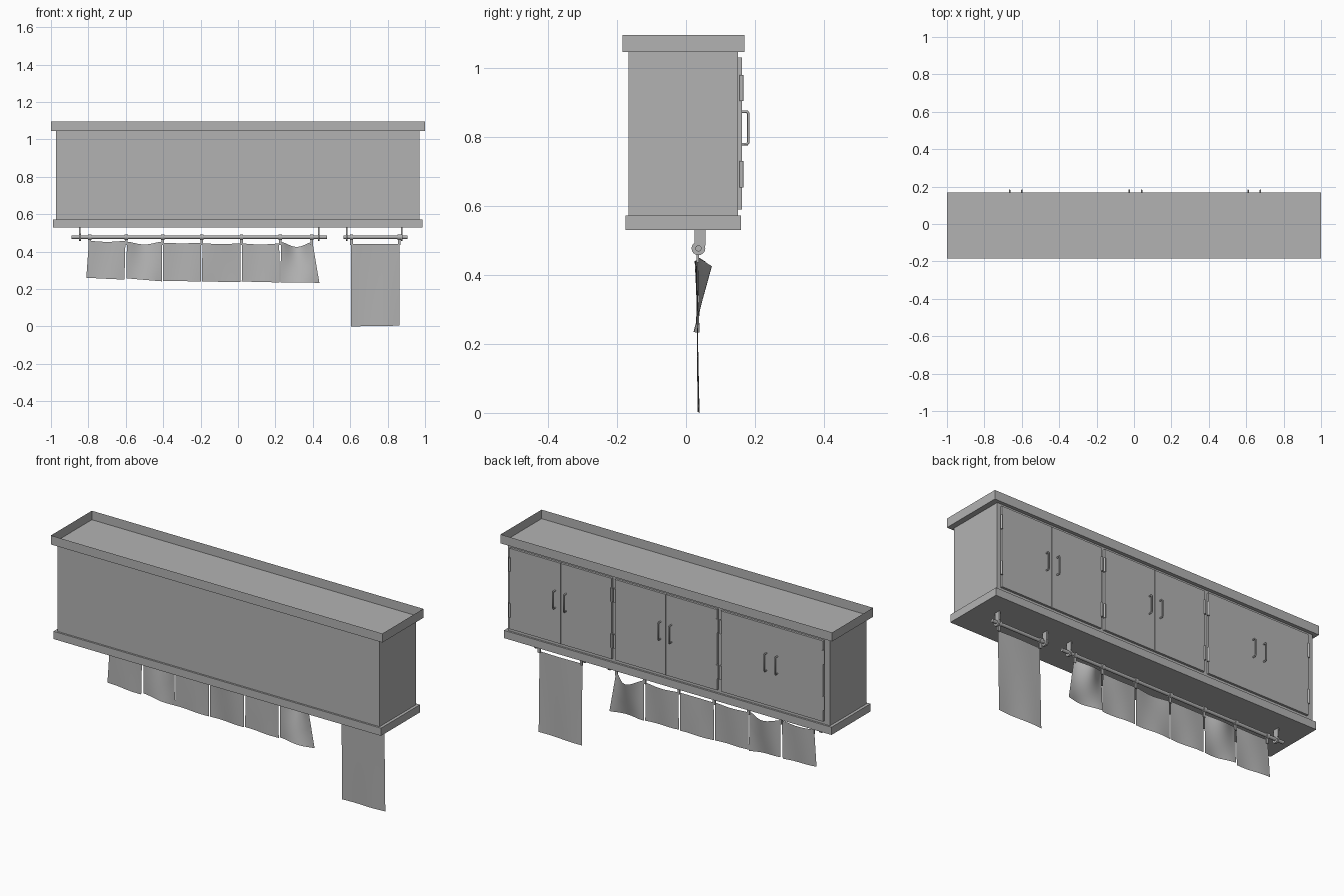
import bpy, bmesh, math
from mathutils import Vector

cube = bpy.data.objects.get("Cube")
if cube:
    bpy.data.objects.remove(cube, do_unlink=True)

GREY = (0.45, 0.45, 0.45, 1)
grey = bpy.data.materials.new("plain grey")
grey.use_nodes = True
grey.diffuse_color = GREY
grey.node_tree.nodes["Principled BSDF"].inputs["Base Color"].default_value = GREY


def finish(name, bm, smooth=False):
    mesh = bpy.data.meshes.new(name)
    bm.to_mesh(mesh)
    bm.free()
    mesh.materials.append(grey)
    obj = bpy.data.objects.new(name, mesh)
    bpy.context.scene.collection.objects.link(obj)
    if smooth:
        bpy.ops.object.select_all(action='DESELECT')
        obj.select_set(True)
        bpy.context.view_layer.objects.active = obj
        bpy.ops.object.shade_smooth_by_angle(angle=math.radians(40))
    return obj


def box(name, x, y, z, open_top=False):
    bm = bmesh.new()
    bmesh.ops.create_cube(bm, size=1)
    for v in bm.verts:
        v.co = [r[0] + (c + 0.5) * (r[1] - r[0]) for c, r in zip(v.co, (x, y, z))]
    if open_top:
        bm.normal_update()
        bmesh.ops.delete(bm, geom=[f for f in bm.faces if f.normal.z > 0.9], context='FACES_ONLY')
    return finish(name, bm)


def cylinder(name, centre, radius, length, axis, sides=16):
    bm = bmesh.new()
    bmesh.ops.create_cone(bm, cap_ends=True, segments=sides, radius1=radius,
                          radius2=radius, depth=length)
    turn = Vector((0, 0, 1)).rotation_difference(Vector(axis)).to_matrix()
    for v in bm.verts:
        v.co = turn @ v.co + Vector(centre)
    return finish(name, bm, True)


def tube(name, points, radius):
    curve = bpy.data.curves.new(name, 'CURVE')
    curve.dimensions = '3D'
    curve.bevel_depth = radius
    curve.bevel_resolution = 2
    curve.use_fill_caps = True
    spline = curve.splines.new('POLY')
    spline.points.add(len(points) - 1)
    for p, co in zip(spline.points, points):
        p.co = (*co, 1)
    curve.materials.append(grey)
    obj = bpy.data.objects.new(name, curve)
    bpy.context.scene.collection.objects.link(obj)


def cloth(name, top, bottom, z_top, z_bottom, sag=0.0, bulge=0.0, y_shift=(0.0, 0.0), n=14):
    """Hanging sheet: top and bottom are x ranges, the top edge sags and leans back."""
    bm = bmesh.new()
    rows = []
    for j in range(n + 1):
        v = j / n
        row = []
        for i in range(n + 1):
            u = i / n
            arch = math.sin(math.pi * u) ** 1.5
            x0 = top[0] + (bottom[0] - top[0]) * v
            x1 = top[1] + (bottom[1] - top[1]) * v
            z0 = z_top - sag * arch
            z1 = z_bottom[0] + (z_bottom[1] - z_bottom[0]) * u
            y = 0.033 + y_shift[0] * (1 - v) + y_shift[1] * v
            y += bulge * arch * (1 - 1.4 * v) + 0.003 * math.sin(2 * math.pi * u) * v
            row.append(bm.verts.new((x0 + (x1 - x0) * u, y, z0 + (z1 - z0) * v)))
        rows.append(row)
    for a, b in zip(rows, rows[1:]):
        for i in range(n):
            bm.faces.new((a[i], b[i], b[i + 1], a[i + 1]))
    finish(name, bm, True)


# Cabinet carcass
box("cabinet_body", (-0.974, 0.97), (-0.166, 0.15), (0.57, 1.046))
box("base_board", (-0.99, 0.986), (-0.176, 0.16), (0.53, 0.572))
box("top_tray", (-1, 1), (-0.184, 0.169), (1.046, 1.095), open_top=True)

# Three pairs of doors with handles and hinges
for n, centre in enumerate((-0.632, 0.008, 0.643), 1):
    for side, label in ((-1, "right"), (1, "left")):
        tag = f"{label}_{n}"
        box("door_" + tag, sorted((centre + side * 0.001, centre + side * 0.308)),
            (0.149, 0.162), (0.59, 1.03))
        x = centre + side * 0.033
        tube("handle_" + tag, [(x, 0.16, 0.779), (x, 0.177, 0.779), (x, 0.181, 0.784),
                               (x, 0.181, 0.868), (x, 0.177, 0.873), (x, 0.16, 0.873)], 0.004)
        for z, place in ((0.692, "lower"), (0.942, "upper")):
            cylinder(f"{place}_hinge_{tag}", (centre + side * 0.309, 0.161, z),
                     0.006, 0.076, (0, 0, 1), 12)

# Hanging rods, brackets and hooks
ROD_Y, ROD_Z = 0.036, 0.477
rods = (("long_rod", -0.89, 0.475, (-0.845, 0.432)),
        ("short_rod", 0.565, 0.905, (0.582, 0.875)))
for name, a, b, brackets in rods:
    cylinder(name, ((a + b) / 2, ROD_Y, ROD_Z), 0.009, b - a, (1, 0, 0))
    for k, x in enumerate(brackets, 1):
        box(f"{name}_bracket_{k}", (x - 0.004, x + 0.004), (0.024, 0.056), (0.485, 0.531))
        cylinder(f"{name}_collar_{k}", (x, ROD_Y, ROD_Z), 0.02, 0.009, (1, 0, 0))

for k, x in enumerate((-0.792, -0.597, -0.403, -0.194, 0.019, 0.225, 0.395, 0.607, 0.862), 1):
    cylinder(f"hook_loop_{k}", (x, ROD_Y, ROD_Z), 0.014, 0.018, (1, 0, 0))
    box(f"hook_clip_{k}", (x - 0.007, x + 0.007), (0.03, 0.038), (0.436, 0.47))

# Row of small cloths and one long towel
cloth("cloth_1", (-0.797, -0.602), (-0.811, -0.607), 0.457, (0.26, 0.25), 0.005, 0.005)
cloth("cloth_2", (-0.594, -0.407), (-0.597, -0.407), 0.453, (0.257, 0.241), 0.015, 0.024, (0, 0.005))
cloth("cloth_3", (-0.4, -0.198), (-0.402, -0.197), 0.447, (0.244, 0.24), 0.003, 0.004)
cloth("cloth_4", (-0.19, 0.014), (-0.193, 0.014), 0.444, (0.24, 0.237), 0.004, -0.008)
cloth("cloth_5", (0.022, 0.22), (0.02, 0.223), 0.443, (0.24, 0.235), 0.005, 0.005)
cloth("cloth_6", (0.23, 0.398), (0.227, 0.435), 0.452, (0.236, 0.233), 0.027, 0.042, (0, 0.006))
cloth("long_towel", (0.605, 0.864), (0.603, 0.863), 0.441, (0.0, 0.004), 0.0, 0.003, (-0.005, 0.004))
